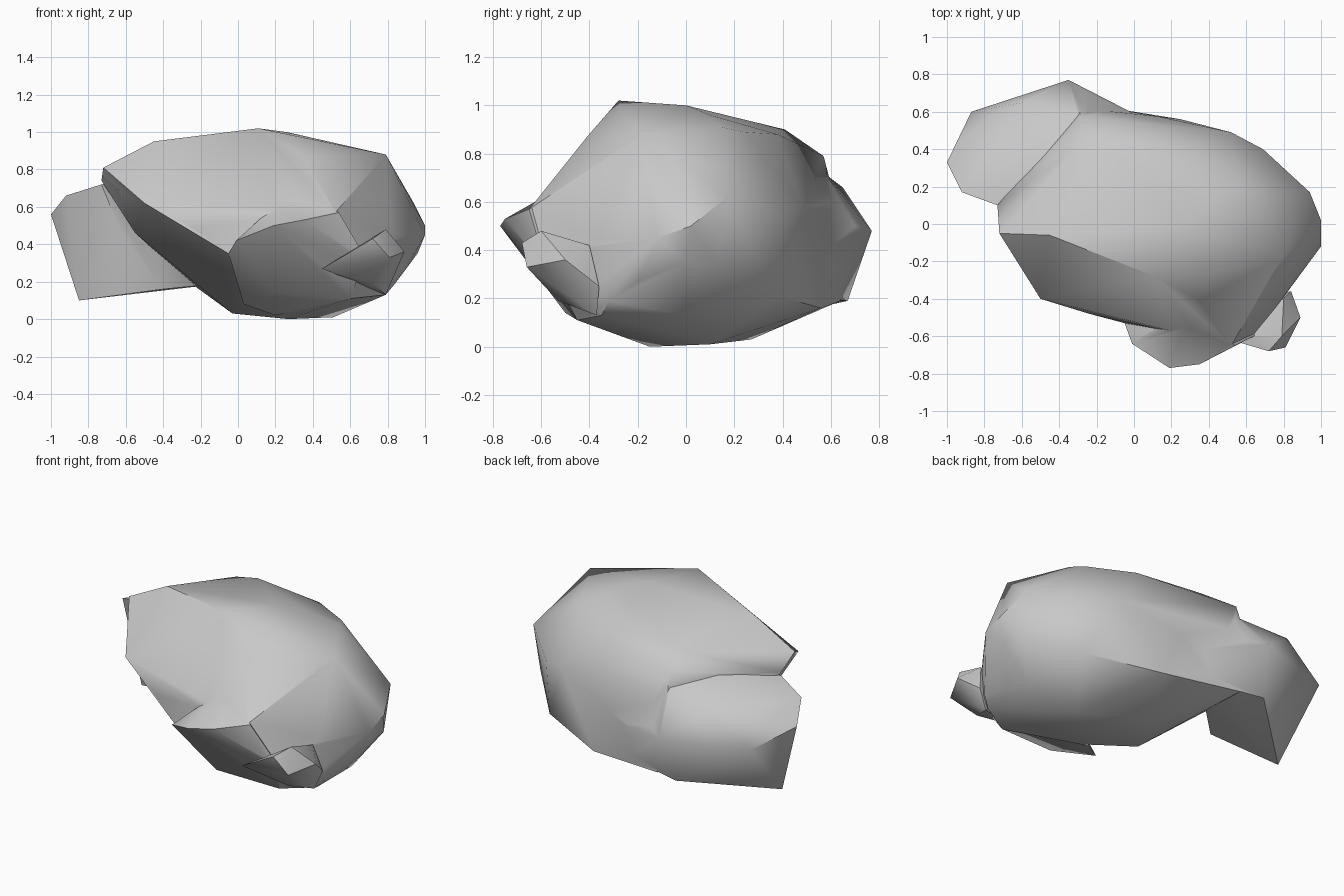
import bpy, bmesh, math

stone = bpy.data.materials.new("grey stone")
stone.diffuse_color = (0.58, 0.58, 0.58, 1)


def chunk(name, points):
    """Faceted stone chunk: the convex skin round its corner points."""
    bm = bmesh.new()
    for p in points:
        bm.verts.new(p)
    bmesh.ops.convex_hull(bm, input=bm.verts[:])
    bmesh.ops.delete(bm, geom=[v for v in bm.verts if not v.link_faces], context='VERTS')
    bmesh.ops.recalc_face_normals(bm, faces=bm.faces[:])
    mesh = bpy.data.meshes.new(name)
    bm.to_mesh(mesh)
    bm.free()
    mesh.materials.append(stone)
    ob = bpy.data.objects.new(name, mesh)
    bpy.context.collection.objects.link(ob)
    return ob


# Main boulder
rock = chunk("rock", [
    # top
    (.11, -.28, 1.02), (.26, 0, 1.0), (-.1, -.2, .975), (-.45, -.06, .95), (-.15, .41, .9),
    (.4, .1, .96), (.6, .15, .91), (.79, -.18, .88), (.3, .38, .88), (.38, -.26, .96),
    (.55, .24, .89), (-.72, -.05, .81), (-.73, .1, .74), (.59, -.38, .77), (-.3, .41, .87),
    # back
    (-.28, .57, .79), (.13, .575, .45), (.52, .49, .58), (.69, .4, .55), (-.3, .62, .6),
    # right end
    (.94, .17, .62), (1, .02, .5), (1, -.12, .45), (.82, -.36, .45), (.96, 0, .35),
    (.92, .13, .33), (.9, -.2, .27), (.84, -.32, .19),
    # underside
    (.51, .1, .01), (.27, -.15, 0), (-.03, 0, .03), (.1, .27, .03), (.79, 0, .13),
    (.79, -.35, .13), (-.25, .64, .19), (.25, .56, .16), (.68, .38, .21), (-.55, .05, .46),
    # front
    (-.5, -.4, .62), (-.24, -.48, .49), (-.05, -.53, .35), (.35, -.41, .87),
    (.52, -.65, .57), (.66, -.58, .35), (.6, -.45, .11)])

# Lobe at the back left, blending into the boulder's back wall
lobe = chunk("back_left_lobe", [
    (-1, .33, .56), (-.92, .17, .66), (-.73, .1, .72), (-.89, .42, .6), (-.87, .6, .48),
    (-.59, .65, .66), (-.35, .77, .48), (-.25, .7, .5), (-.85, .26, .1), (-.4, .2, .16),
    (-.25, .62, .19), (-.4, .67, .19), (-.25, .57, .72), (-.45, .3, .78), (-.6, .13, .4),
    (0, .59, .4), (0, .58, .2)])

# Bulge low on the front
bulge = chunk("front_bulge", [
    (.19, -.77, .5), (.35, -.75, .53), (.54, -.65, .57), (-.01, -.64, .42), (-.05, -.53, .35),
    (.2, -.5, .14), (.2, -.16, .02), (.6, -.45, .11), (.68, -.58, .33), (.3, -.45, .7),
    (.03, -.3, .08)])

# Small knob at the front right
knob = chunk("front_right_knob", [
    (.81, -.66, .33), (.72, -.68, .43), (.79, -.6, .48), (.89, -.5, .36), (.84, -.36, .25),
    (.8, -.4, .42), (.79, -.37, .13), (.45, -.6, .27), (.6, -.4, .3), (.72, -.53, .19)])

# Fuse the chunks into one stone
bpy.context.view_layer.objects.active = rock
rock.select_set(True)
for part in (lobe, bulge, knob):
    mod = rock.modifiers.new("fuse", 'BOOLEAN')
    mod.operation = 'UNION'
    mod.solver = 'EXACT'
    mod.object = part
    bpy.ops.object.modifier_apply(modifier=mod.name)
    bpy.data.objects.remove(part)

bpy.ops.object.shade_smooth_by_angle(angle=math.radians(40))
